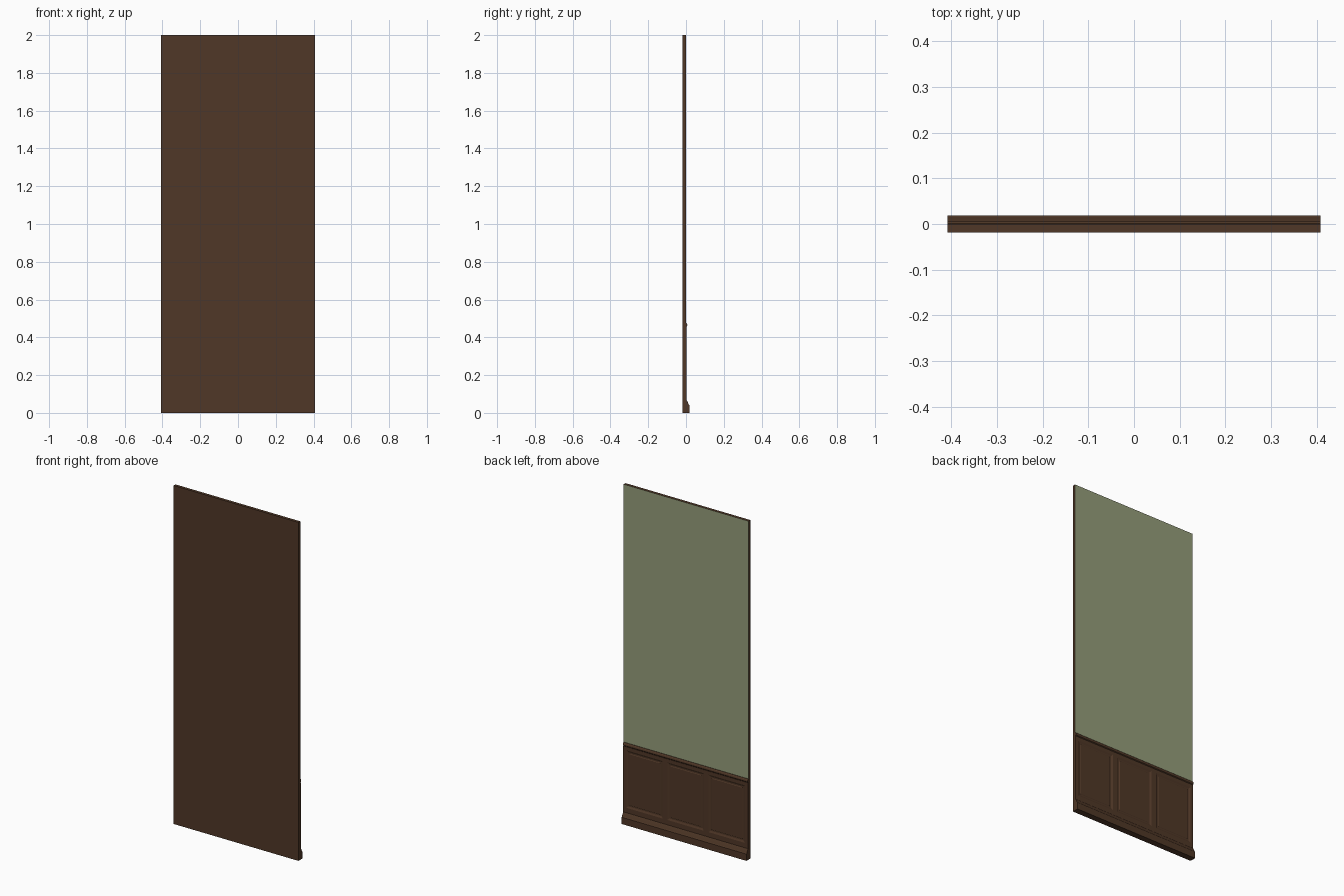
import bpy, bmesh

if "Cube" in bpy.data.objects:
    bpy.data.objects.remove(bpy.data.objects["Cube"])

HALF_W = 0.408          # half width of the wall
BACK, FACE = -0.0185, -0.001


def material(name, rgb):
    m = bpy.data.materials.new(name)
    m.diffuse_color = (*rgb, 1)
    m.use_nodes = True
    m.node_tree.nodes["Principled BSDF"].inputs["Base Color"].default_value = m.diffuse_color
    return m


wood = material("dark_wood", (0.080, 0.039, 0.020))
green = material("sage_green", (0.300, 0.337, 0.195))


def finish(name, bm, *mats):
    bmesh.ops.recalc_face_normals(bm, faces=bm.faces)
    me = bpy.data.meshes.new(name)
    bm.to_mesh(me)
    bm.free()
    for m in mats:
        me.materials.append(m)
    ob = bpy.data.objects.new(name, me)
    bpy.context.collection.objects.link(ob)
    return ob


def box_bm(lo, hi):
    bm = bmesh.new()
    bmesh.ops.create_cube(bm, size=1)
    for v in bm.verts:
        v.co = [(l + h) / 2 + c * (h - l) for l, h, c in zip(lo, hi, v.co)]
    return bm


def moulding(name, profile):
    """Extrude a (y, z) profile along the full width of the wall."""
    bm = bmesh.new()
    face = bm.faces.new([bm.verts.new((-HALF_W, y, z)) for y, z in profile])
    out = bmesh.ops.extrude_face_region(bm, geom=[face])
    for v in out["geom"]:
        if isinstance(v, bmesh.types.BMVert):
            v.co.x = HALF_W
    return finish(name, bm, wood)


# Wall board, with the painted colour on its decorated side
finish("wall_board", box_bm((-HALF_W, BACK, 0), (HALF_W, FACE - 0.004, 2)), wood)
wall = box_bm((-HALF_W, FACE - 0.004, 0.46), (HALF_W, FACE, 2))
wall.normal_update()
for f in wall.faces:
    f.material_index = 1 if f.normal.y > 0.9 else 0
finish("painted_wall", wall, wood, green)

# Wainscot: a grid sheet whose three large cells become recessed panels
FRONT = 0.0035
xs = [-HALF_W, -0.388, -0.150, -0.119, 0.119, 0.150, 0.388, HALF_W]
zs = [0.03, 0.095, 0.435, 0.455]
bm = bmesh.new()
grid = [[bm.verts.new((x, FRONT, z)) for x in xs] for z in zs]
panels = []
for j in range(len(zs) - 1):
    for i in range(len(xs) - 1):
        f = bm.faces.new((grid[j][i], grid[j + 1][i], grid[j + 1][i + 1], grid[j][i + 1]))
        if j == 1 and i in (1, 3, 5):
            panels.append(f)
# close the sheet at its rim, back to the board
rim = [e for e in bm.edges if e.is_boundary]
out = bmesh.ops.extrude_edge_only(bm, edges=rim)
for v in out["geom"]:
    if isinstance(v, bmesh.types.BMVert):
        v.co.y = FACE - 0.004
bm.normal_update()
# moulded steps: bevel in, flat, raised field
for width, dy in ((0.006, -0.003), (0.008, -0.004), (0.010, 0.0), (0.004, 0.003)):
    bmesh.ops.inset_individual(bm, faces=panels, thickness=width, depth=0)
    for f in panels:
        for v in f.verts:
            v.co.y += dy * 0.6
finish("wainscot_panels", bm, wood)

# Chair rail above the panels and skirting below
moulding("chair_rail", [(FACE - 0.004, 0.448), (0.002, 0.450), (0.002, 0.456), (0.006, 0.460),
                        (0.007, 0.466), (0.005, 0.472), (0.001, 0.477), (FACE - 0.004, 0.477)])
moulding("skirting_board", [(FACE - 0.004, 0), (0.0185, 0), (0.0185, 0.040), (0.015, 0.044),
                            (0.010, 0.055), (0.006, 0.063), (0.0035, 0.066), (FACE - 0.004, 0.066)])
